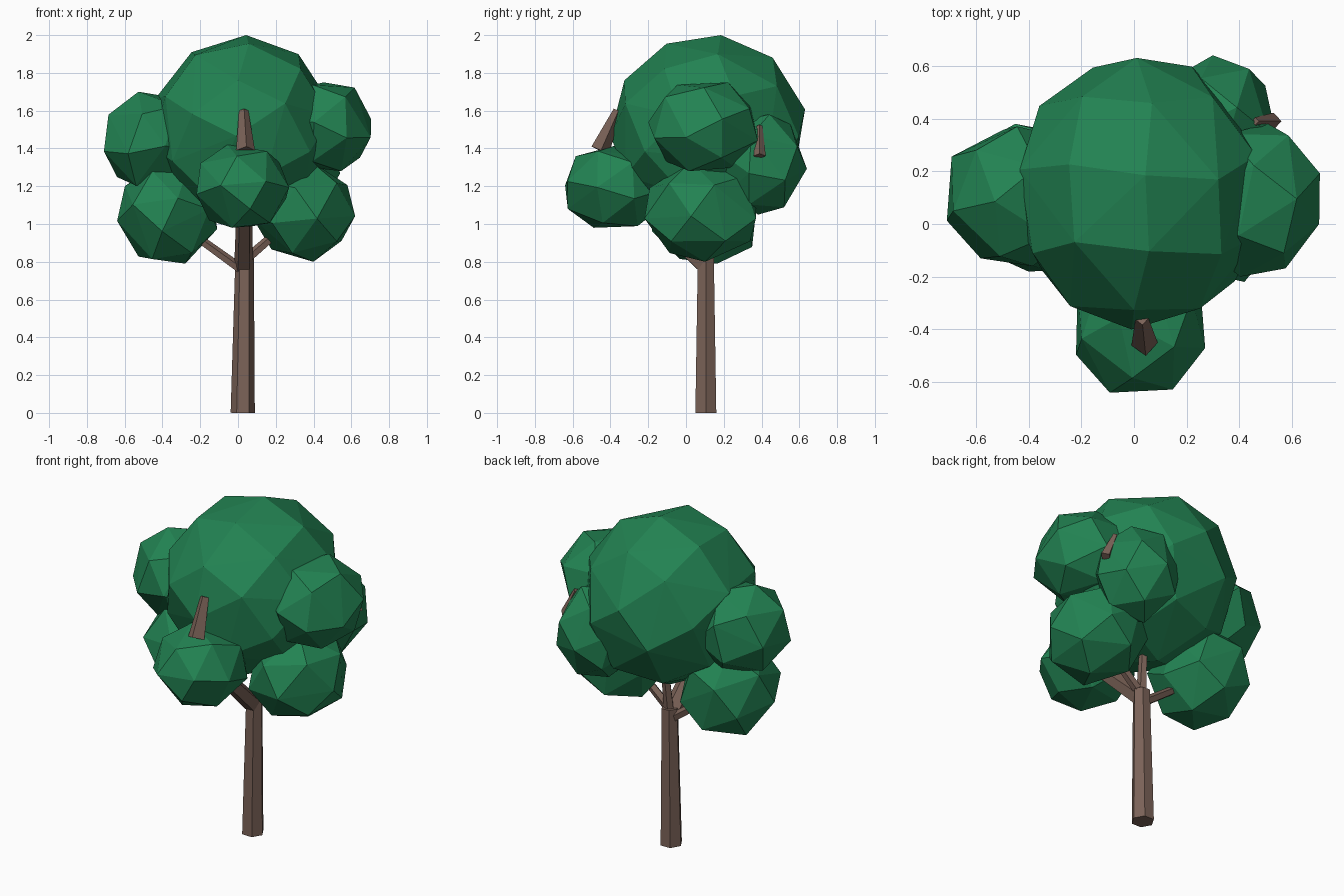
import bpy, bmesh, math, random
from mathutils import Vector, Euler

random.seed(4)
if "Cube" in bpy.data.objects:
    bpy.data.objects.remove(bpy.data.objects["Cube"])


def material(name, colour):
    mat = bpy.data.materials.new(name)
    mat.use_nodes = True
    mat.diffuse_color = colour
    mat.node_tree.nodes["Principled BSDF"].inputs["Base Color"].default_value = colour
    return mat


LEAF = material("leaf green", (0.016, 0.225, 0.085, 1))
BARK = material("bark brown", (0.2, 0.125, 0.098, 1))


def add_object(name, bm, mat):
    bmesh.ops.recalc_face_normals(bm, faces=bm.faces)
    mesh = bpy.data.meshes.new(name)
    bm.to_mesh(mesh)
    bm.free()
    mesh.materials.append(mat)
    obj = bpy.data.objects.new(name, mesh)
    bpy.context.collection.objects.link(obj)


def clump(name, low, high, count):
    """Faceted leaf ball: hull of evenly spread points, fitted to a box."""
    turn = Euler([random.uniform(0, math.tau) for _ in range(3)])
    points = []
    for i in range(count):
        z = 1 - (2 * i + 1) / count
        r = math.sqrt(1 - z * z)
        a = i * math.pi * (3 - math.sqrt(5))
        p = Vector((r * math.cos(a), r * math.sin(a), z))
        p.rotate(turn)
        points.append(p)
    for k in range(3):
        small = min(p[k] for p in points)
        big = max(p[k] for p in points)
        for p in points:
            p[k] = low[k] + (p[k] - small) / (big - small) * (high[k] - low[k])
    bm = bmesh.new()
    for p in points:
        bm.verts.new(p)
    bmesh.ops.convex_hull(bm, input=bm.verts)
    add_object(name, bm, LEAF)


def limb(name, start, end, r1, r2, sides=5):
    """Tapered straight piece of wood between two points."""
    start, end = Vector(start), Vector(end)
    axis = end - start
    bm = bmesh.new()
    bmesh.ops.create_cone(bm, cap_ends=True, segments=sides,
                          radius1=r1, radius2=r2, depth=axis.length)
    turn = axis.to_track_quat("Z", "Y").to_matrix()
    for v in bm.verts:
        v.co = turn @ v.co + (start + end) / 2
    add_object(name, bm, BARK)


# Crown and its smaller lobes
clump("crown", (-0.46, -0.40, 1.0), (0.49, 0.63, 2.0), 36)
clump("upper_right_lobe", (-0.71, -0.16, 1.2), (-0.2, 0.37, 1.7), 20)
clump("lower_right_lobe", (-0.64, -0.18, 0.79), (-0.11, 0.38, 1.31), 20)
clump("lower_left_lobe", (0.08, -0.22, 0.8), (0.62, 0.37, 1.33), 20)
clump("upper_left_lobe", (0.2, -0.2, 1.28), (0.705, 0.38, 1.75), 20)
clump("front_lobe", (-0.22, -0.64, 0.98), (0.27, -0.12, 1.42), 20)
clump("back_left_lobe", (0.07, 0.15, 1.05), (0.54, 0.64, 1.58), 20)

# Trunk and branches
limb("trunk", (0.025, 0.105, 0), (0.035, 0.105, 0.82), 0.064, 0.049, 6)
limb("front_branch", (0.03, 0.1, 0.78), (0.035, -0.34, 1.2), 0.052, 0.04)
limb("right_branch", (0.03, 0.1, 0.75), (-0.33, 0.1, 1.01), 0.028, 0.022)
limb("left_branch", (0.03, 0.1, 0.8), (0.33, 0.1, 1.06), 0.028, 0.022)
limb("centre_branch", (0.035, 0.105, 0.78), (0.05, 0.15, 1.2), 0.03, 0.02)

# Broken twigs poking out of the leaves
limb("front_twig", (0.04, -0.455, 1.39), (0.03, -0.36, 1.6), 0.05, 0.025, 4)
limb("back_left_twig", (0.53, 0.39, 1.36), (0.46, 0.39, 1.52), 0.032, 0.015, 4)
